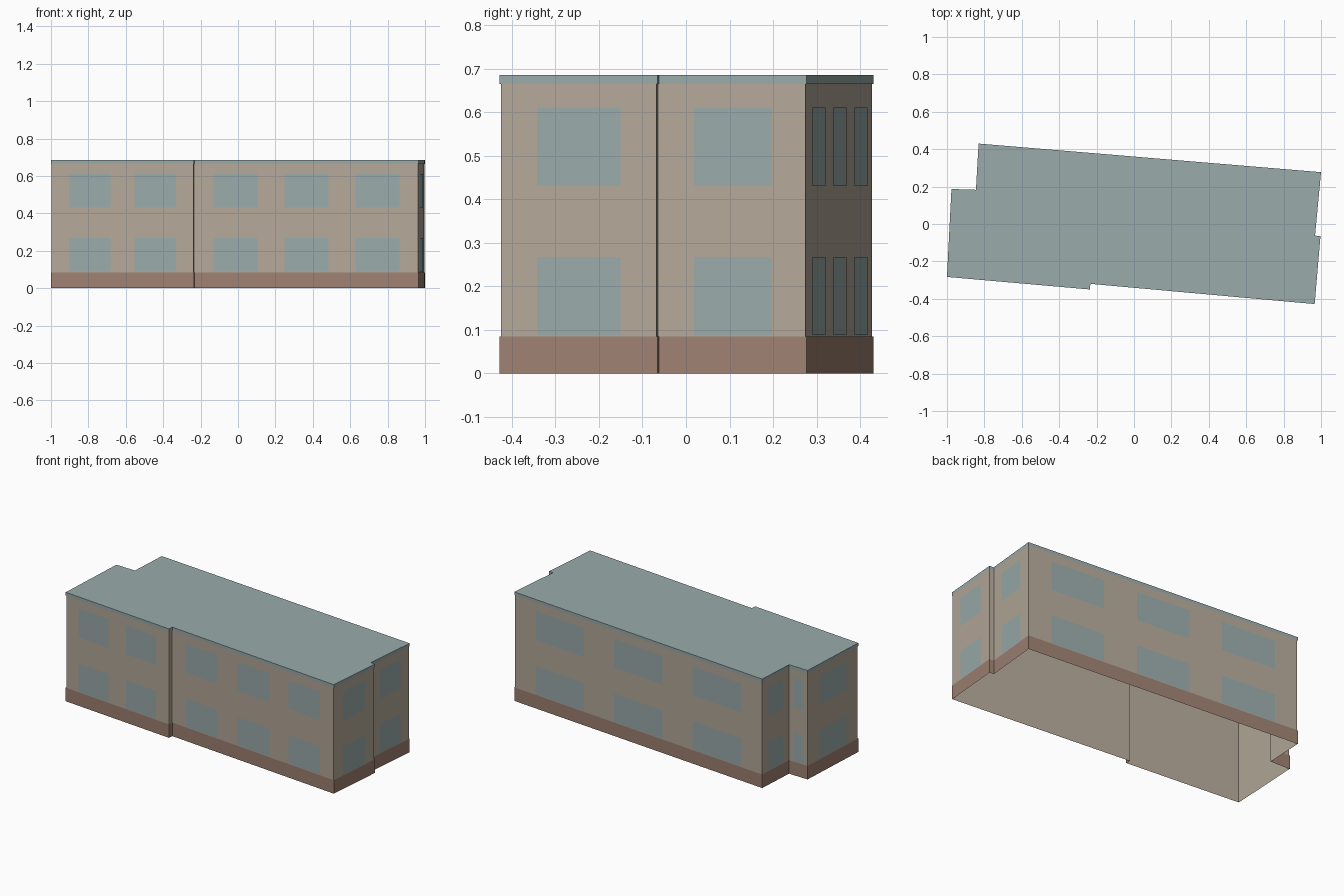
import bpy
import bmesh
from mathutils import Vector

cube = bpy.data.objects.get("Cube")
if cube:
    bpy.data.objects.remove(cube, do_unlink=True)


def make_material(name, rgb):
    mat = bpy.data.materials.new(name)
    mat.use_nodes = True
    mat.diffuse_color = (*rgb, 1)
    mat.node_tree.nodes["Principled BSDF"].inputs["Base Color"].default_value = (*rgb, 1)
    return mat


TAN = make_material("tan wall", (0.456, 0.392, 0.319))
BROWN = make_material("brown base", (0.342, 0.22, 0.168))
TEAL = make_material("grey teal", (0.323, 0.407, 0.407))

# Footprint, counter-clockwise from the front right corner, with window count per wall
PLAN = [
    (-1.0, -0.283, 2), (-0.236, -0.35, 0), (-0.233, -0.32, 3), (0.966, -0.428, 1),
    (0.997, -0.065, 0), (0.968, -0.062, 1), (1.0, 0.277, 3), (-0.831, 0.43, 1),
    (-0.845, 0.183, 1), (-0.976, 0.187, 1),
]
CORNERS = [Vector((x, y)) for x, y, _ in PLAN]
HEIGHT, BASE_TOP, ROOF_BOTTOM = 0.685, 0.085, 0.665
SKIN = 0.003
STOREYS = [(0.088, 0.267), (0.43, 0.611)]
# Window count: (end margin, window width), as shares of the wall length
SPACING = {1: (0.236, 0.53), 2: (0.125, 0.292), 3: (0.085, 0.196)}


def wall_normal(i):
    edge = (CORNERS[(i + 1) % len(CORNERS)] - CORNERS[i]).normalized()
    return Vector((edge.y, -edge.x))


def inset_corners(distance):
    """Footprint moved inwards with mitred corners."""
    points = []
    for i, corner in enumerate(CORNERS):
        a, b = wall_normal(i - 1), wall_normal(i)
        points.append(corner - (a + b) * distance / (1 + a.dot(b)))
    return points


def add_object(name, bm, mat):
    mesh = bpy.data.meshes.new(name)
    bm.to_mesh(mesh)
    bm.free()
    mesh.materials.append(mat)
    obj = bpy.data.objects.new(name, mesh)
    bpy.context.collection.objects.link(obj)
    return obj


def wall_band(name, points, low, high, mat, capped):
    bm = bmesh.new()
    bottom = [bm.verts.new((p.x, p.y, low)) for p in points]
    top = [bm.verts.new((p.x, p.y, high)) for p in points]
    for i in range(len(points)):
        j = (i + 1) % len(points)
        bm.faces.new((bottom[i], bottom[j], top[j], top[i]))
    if capped:
        bm.faces.new(top)
    return add_object(name, bm, mat)


# Open-bottomed wall shell, with the base course and roof cap wrapped around it
wall_band("wall_shell", inset_corners(SKIN), 0, HEIGHT - SKIN, TAN, True)
wall_band("base_course", CORNERS, 0, BASE_TOP, BROWN, False)
wall_band("roof_cap", CORNERS, ROOF_BOTTOM, HEIGHT, TEAL, True)

# Window panes, evenly spaced on both storeys of each wall
bm = bmesh.new()
for i, (_, _, count) in enumerate(PLAN):
    if not count:
        continue
    start, end = CORNERS[i], CORNERS[(i + 1) % len(CORNERS)]
    margin, width = SPACING[count]
    step = (1 - 2 * margin - width) / max(count - 1, 1)
    for k in range(count):
        left = start.lerp(end, margin + k * step)
        right = start.lerp(end, margin + k * step + width)
        for low, high in STOREYS:
            bm.faces.new([bm.verts.new((p.x, p.y, z)) for p, z in
                          ((left, low), (right, low), (right, high), (left, high))])
add_object("window_panes", bm, TEAL)
